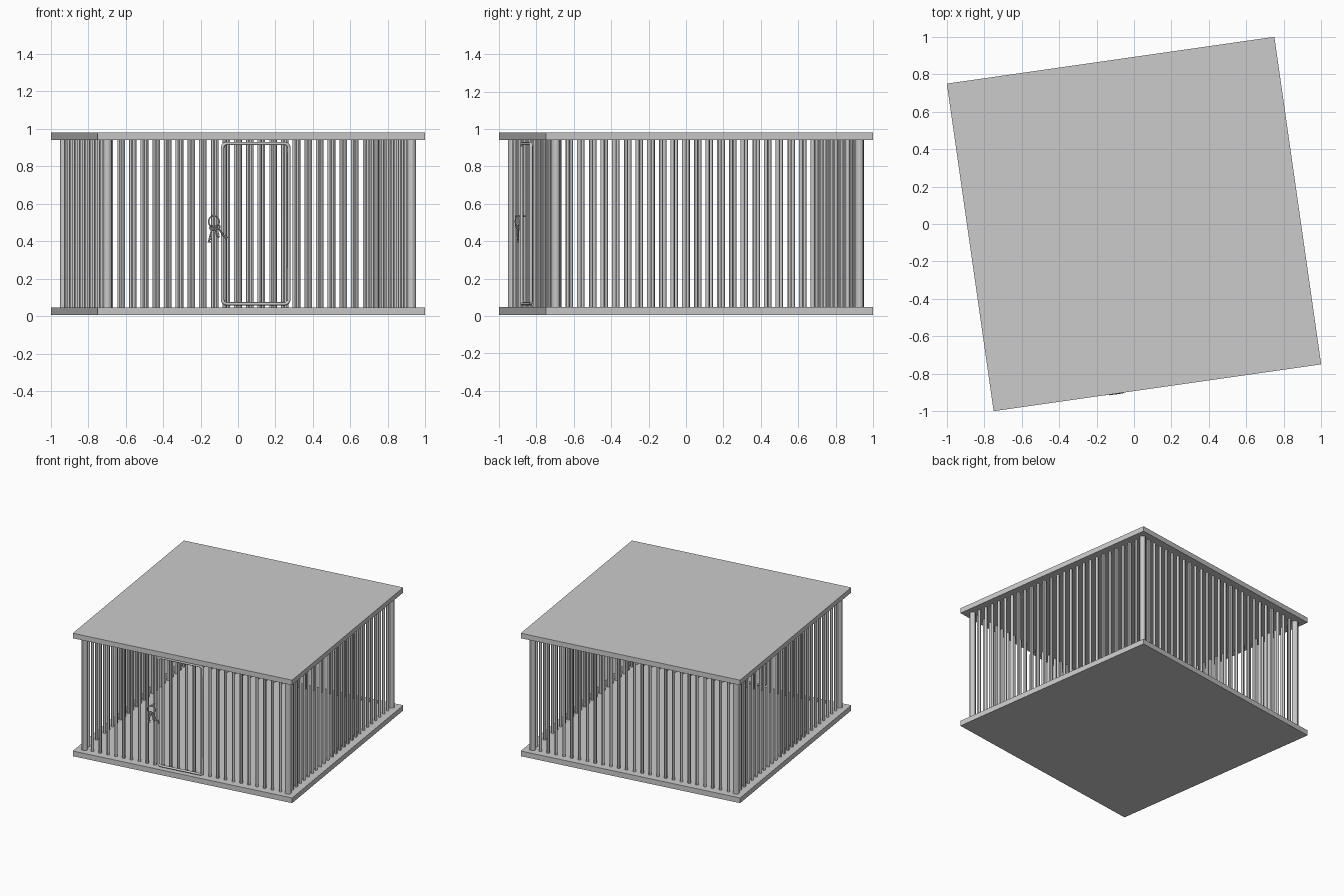
import bpy, math
from mathutils import Vector, Matrix

if "Cube" in bpy.data.objects:
    bpy.data.objects.remove(bpy.data.objects["Cube"])

YAW = Matrix.Rotation(math.atan2(0.25, 1.75), 4, 'Z')   # whole cage is turned a little
SIDE, D = 1.767, 0.82
Z0, Z1 = 0.047, 0.943


def finish(ob, name):
    ob.name = name
    ob.matrix_world = YAW @ ob.matrix_world
    return ob


def box(name, loc, size):
    bpy.ops.mesh.primitive_cube_add(size=1, location=loc)
    ob = bpy.context.object
    ob.scale = size
    bpy.context.view_layer.update()
    return finish(ob, name)


def rod(name, a, b, r, sides=12):
    a, b = Vector(a), Vector(b)
    v = b - a
    bpy.ops.mesh.primitive_cylinder_add(vertices=sides, radius=r, depth=v.length,
                                        location=(a + b) / 2,
                                        rotation=v.to_track_quat('Z', 'Y').to_euler())
    ob = bpy.context.object
    bpy.ops.object.shade_smooth_by_angle()
    bpy.context.view_layer.update()
    return finish(ob, name)


def ring(name, loc, r, t, rot):
    bpy.ops.mesh.primitive_torus_add(major_radius=r, minor_radius=t, major_segments=24,
                                     minor_segments=8, location=loc, rotation=rot)
    ob = bpy.context.object
    bpy.ops.object.shade_smooth_by_angle()
    bpy.context.view_layer.update()
    return finish(ob, name)


# floor and roof slabs
box("floor_slab", (0, 0, 0.0265), (SIDE, SIDE, 0.041))
box("roof_slab", (0, 0, 0.961), (SIDE, SIDE, 0.040))

# corner posts and the bars of each wall
N = 26
for k in range(4):
    turn = Matrix.Rotation(k * math.pi / 2, 3, 'Z')
    for i in range(N):
        p = turn @ Vector((-D + 2 * D * i / N, -D, 0))
        rod("corner_post" if i == 0 else "cage_bar", (p.x, p.y, Z0 - 0.01),
            (p.x, p.y, Z1 + 0.01), 0.023 if i == 0 else 0.0115)

# door frame: one bent tube with rounded corners
x0, x1, z0, z1, rc = -0.206, 0.152, 0.066, 0.922, 0.022
cu = bpy.data.curves.new("door_frame", 'CURVE')
cu.dimensions = '3D'
cu.bevel_depth, cu.bevel_resolution = 0.009, 2
pts = []
for cx, cz, a0 in ((x1 - rc, z1 - rc, 0), (x0 + rc, z1 - rc, 90),
                   (x0 + rc, z0 + rc, 180), (x1 - rc, z0 + rc, 270)):
    for j in range(5):
        a = math.radians(a0 + j * 22.5)
        pts.append((cx + rc * math.cos(a), -0.858, cz + rc * math.sin(a), 1))
sp = cu.splines.new('POLY')
sp.points.add(len(pts) - 1)
for q, c in zip(sp.points, pts):
    q.co = c
sp.use_cyclic_u = True
door = bpy.data.objects.new("door_frame", cu)
bpy.context.collection.objects.link(door)
finish(door, "door_frame")

# key ring on a hook with hanging keys
KX, KY = -0.255, -0.875
rod("key_hook", (KX, -0.82, 0.535), (KX, KY - 0.012, 0.535), 0.006)
ring("key_ring", (KX, KY, 0.505), 0.03, 0.004, (math.pi / 2, 0, 0.2))
for k, ang in enumerate((-14, 12, 34)):
    d = Vector((math.sin(math.radians(ang)), 0, -math.cos(math.radians(ang))))
    side = Vector((-d.z, 0, d.x))
    top = Vector((KX, KY - 0.008 * (k - 1), 0.505)) + d * 0.035
    ring("key_bow", top, 0.012, 0.004, (math.pi / 2, 0, 0))
    end = top + d * (0.08 if k != 1 else 0.055)
    rod("key_shaft", top + d * 0.012, end, 0.0045, 8)
    for s in (0.006, 0.02):
        rod("key_tooth", end - d * s, end - d * s + side * 0.014, 0.004, 6)
